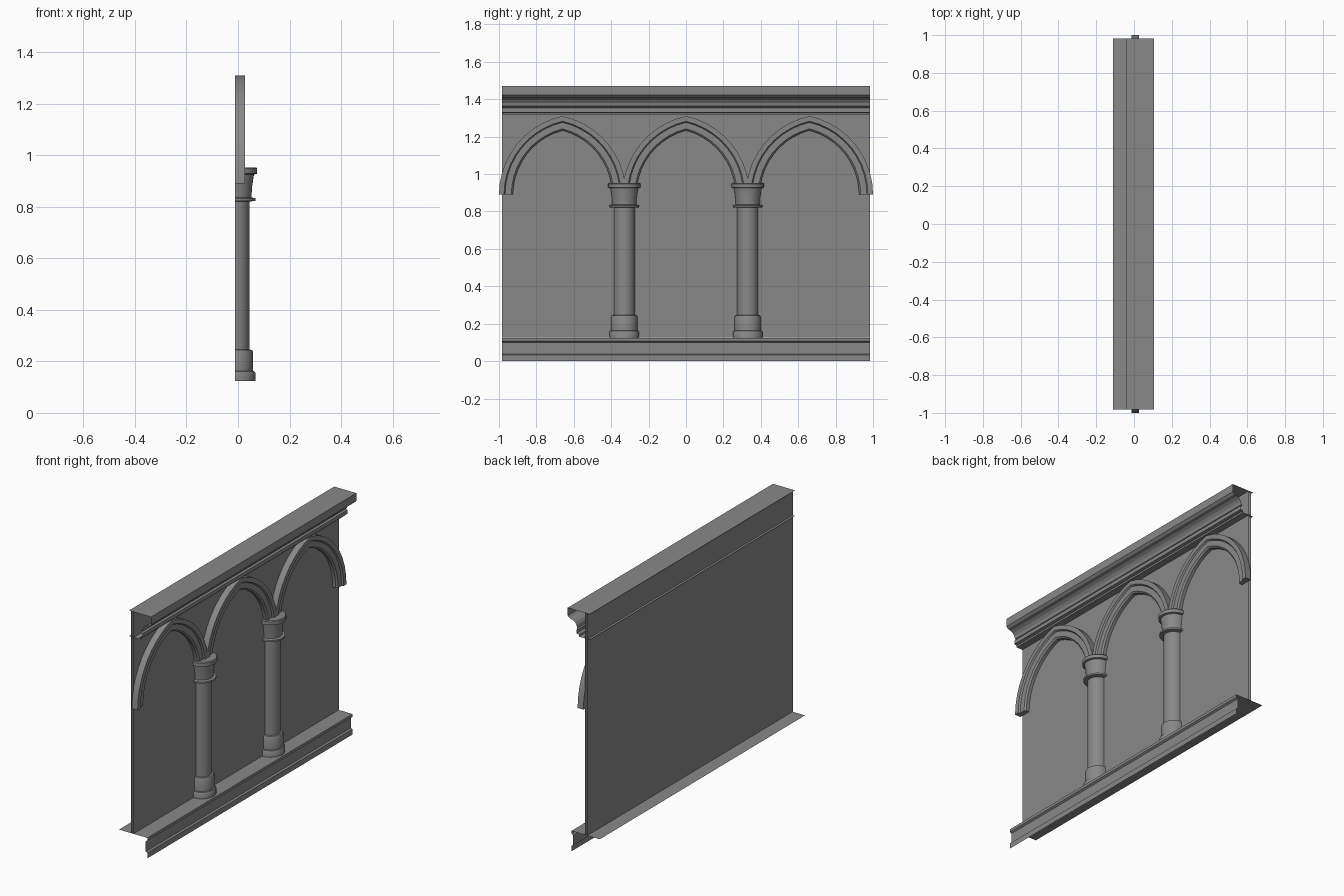
import bpy
import math

cube = bpy.data.objects.get("Cube")
if cube:
    bpy.data.objects.remove(cube, do_unlink=True)

# One plain stone colour
stone = bpy.data.materials.new("grey_stone")
stone.use_nodes = True
stone.diffuse_color = (0.25, 0.25, 0.25, 1)
bsdf = next(n for n in stone.node_tree.nodes if n.type == 'BSDF_PRINCIPLED')
bsdf.inputs["Base Color"].default_value = stone.diffuse_color
bsdf.inputs["Roughness"].default_value = 0.8

HALF = 0.983       # half length of the wall
FACE = -0.012      # front plane of the wall
BAY = 0.66         # spacing of the arches


def add_object(name, verts, faces, smooth=False):
    mesh = bpy.data.meshes.new(name)
    mesh.from_pydata(verts, [], faces)
    mesh.materials.append(stone)
    mesh.update()
    obj = bpy.data.objects.new(name, mesh)
    bpy.context.collection.objects.link(obj)
    if smooth:
        bpy.ops.object.select_all(action='DESELECT')
        obj.select_set(True)
        bpy.context.view_layer.objects.active = obj
        bpy.ops.object.shade_smooth_by_angle(angle=math.radians(35))
    return obj


def sheet(name, profile):
    """Open (x, z) profile drawn out along the length of the wall."""
    verts = [(x, y, z) for x, z in profile for y in (-HALF, HALF)]
    faces = [(2 * i, 2 * i + 1, 2 * i + 3, 2 * i + 2) for i in range(len(profile) - 1)]
    return add_object(name, verts, faces)


def half_column(name, y, profile, segments=16):
    """(radius, z) profile turned through half a circle against the wall."""
    verts, faces = [], []
    row = segments + 1
    for r, z in profile:
        for s in range(row):
            a = -math.pi / 2 + math.pi * s / segments
            verts.append((FACE + r * math.cos(a), y + r * math.sin(a), z))
    for i in range(len(profile) - 1):
        for s in range(segments):
            a = i * row + s
            faces.append((a, a + 1, a + row + 1, a + row))
    faces.append(tuple(reversed(range(row))))
    faces.append(tuple(range(len(verts) - row, len(verts))))
    return add_object(name, verts, faces, smooth=True)


def pointed_arch(name, y, section, half_span=0.34, rise=0.42, spring=0.89, steps=10):
    """(inset, x) section swept along a two-centred arch."""
    radius = (half_span ** 2 + rise ** 2) / (2 * half_span)
    shift = radius - half_span
    n = len(section)
    verts, faces = [], []
    for k in range(-steps, steps + 1):
        side = -1 if k < 0 else 1
        for inset, x in section:
            r = radius - inset
            a = math.acos(shift / r) * (1 - abs(k) / steps)
            verts.append((x, y + side * (r * math.cos(a) - shift), spring + r * math.sin(a)))
    for k in range(2 * steps):
        for j in range(n):
            a, b = k * n + j, k * n + (j + 1) % n
            faces.append((a, a + n, b + n, b))
    faces.append(tuple(range(n)))
    faces.append(tuple(reversed(range(len(verts) - n, len(verts)))))
    return add_object(name, verts, faces, smooth=True)


# Wall: two thin skins
sheet("wall_front", [(FACE, 0.125), (FACE, 1.47)])
sheet("wall_back", [(-0.028, 1.47), (-0.028, 0.125)])

# Plinth with a ledge running through behind the wall
sheet("plinth", [(0.08, 0), (0.08, 0.033), (0.069, 0.038), (0.069, 0.1),
                 (0.08, 0.107), (0.08, 0.124), (-0.11, 0.124)])

# Cornice with a cove under the top slab
cove = [(0.092 - 0.05 * math.sin(t * math.pi / 8), 1.363 + 0.047 * math.cos(t * math.pi / 8))
        for t in range(4, -1, -1)]
sheet("cornice", [(-0.043, 1.315), (0.03, 1.315), (0.03, 1.326), (0.047, 1.33),
                  (0.047, 1.353), (0.034, 1.357)] + cove +
      [(0.105, 1.422), (0.105, 1.47), (-0.043, 1.47)])

# Arches
arch_section = [(0, FACE), (0, 0.027), (0.027, 0.027), (0.033, 0.017),
                (0.066, 0.017), (0.075, 0.008), (0.075, FACE)]
for label, y in (("near", -BAY), ("middle", 0), ("far", BAY)):
    pointed_arch("arch_" + label, y, arch_section)

# Columns
base = [(0.08, 0.124), (0.08, 0.155), (0.076, 0.161), (0.07, 0.163),
        (0.07, 0.236), (0.066, 0.244), (0.056, 0.246)]
shaft = [(0.056, 0.24), (0.056, 0.826)]
capital = [(0.056, 0.82), (0.08, 0.823), (0.08, 0.833), (0.064, 0.836),
           (0.067, 0.88), (0.074, 0.925), (0.086, 0.928), (0.086, 0.948), (0.082, 0.953)]
for label, y in (("near", -BAY / 2), ("far", BAY / 2)):
    half_column("column_base_" + label, y, base)
    half_column("column_shaft_" + label, y, shaft)
    half_column("column_capital_" + label, y, capital)
